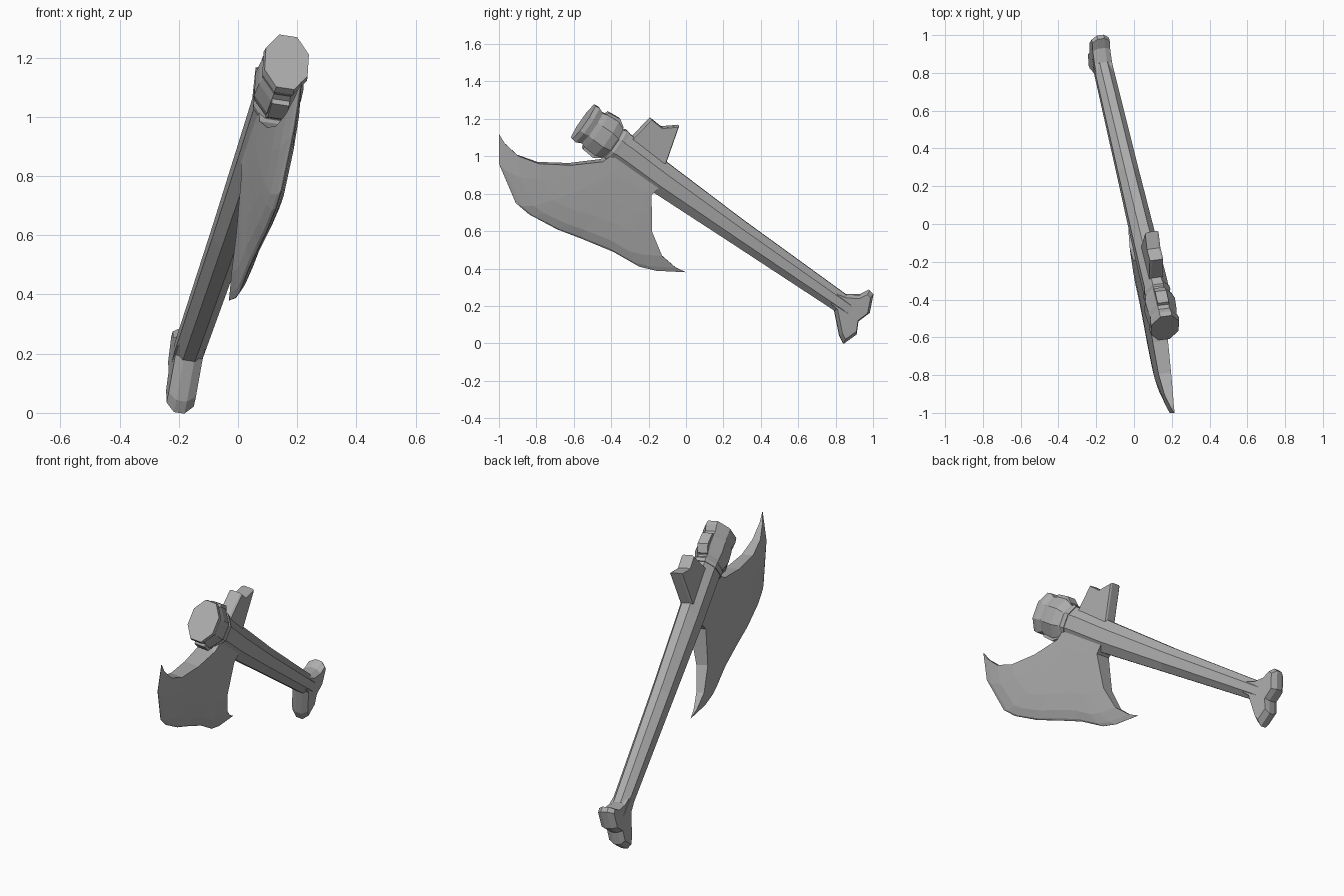
import bpy, bmesh, math
from mathutils import Vector

if "Cube" in bpy.data.objects:
    bpy.data.objects.remove(bpy.data.objects["Cube"])

# The axe lies in a slightly tilted plane: x = A + B*y + C*z
A, B, C = -0.088, -0.132, 0.152
N = Vector((1, -B, -C)).normalized()
TOP = Vector((-0.55, 1.185))           # (y, z) centre of the head cap
AX = Vector((0.818, -0.575))           # shaft direction in (y, z)
UP = Vector((0.575, 0.818))            # across the shaft

# Dark grey for the whole axe
GREY = bpy.data.materials.new("dark_grey")
GREY.diffuse_color = (0.42, 0.42, 0.42, 1)
GREY.use_nodes = True
GREY.node_tree.nodes["Principled BSDF"].inputs["Base Color"].default_value = GREY.diffuse_color


def P(p, t=0.0):
    return Vector((A + B * p[0] + C * p[1], p[0], p[1])) + N * t


def along(s, v=0.0):
    return TOP + AX * s + UP * v


def finish(name, bm):
    bmesh.ops.remove_doubles(bm, verts=bm.verts, dist=1e-5)
    bmesh.ops.recalc_face_normals(bm, faces=bm.faces)
    me = bpy.data.meshes.new(name)
    bm.to_mesh(me)
    bm.free()
    me.materials.append(GREY)
    bpy.context.collection.objects.link(bpy.data.objects.new(name, me))


def loft(name, rings):
    bm = bmesh.new()
    vs = [[bm.verts.new(p) for p in r] for r in rings]
    n = len(vs[0])
    for a, b in zip(vs, vs[1:]):
        for i in range(n):
            j = (i + 1) % n
            bm.faces.new((a[i], a[j], b[j], b[i]))
    bm.faces.new(vs[0])
    bm.faces.new(vs[-1])
    finish(name, bm)


def tube(name, sections):
    # sections: (distance along shaft, half height, half thickness, offset)
    k = 1 / math.cos(math.pi / 8)
    rings = []
    for s, h, t, off in sections:
        angles = [math.pi * (i + 0.5) / 4 for i in range(8)]
        rings.append([P(along(s, off + h * k * math.sin(a)), t * k * math.cos(a)) for a in angles])
    loft(name, rings)


def plate(name, pts, half, rim, inset):
    # flat slab with chamfered rim
    pts = [Vector(p) for p in pts]
    c = sum(pts, Vector((0, 0))) / len(pts)
    inner = [c + (p - c) * inset for p in pts]
    loft(name, [[P(p, t) for p in ring] for ring, t in
                ((inner, -half), (pts, -rim), (pts, rim), (inner, half))])


# Shaft, collar and head cap
tube("handle", [(0.15, 0.09, 0.064, 0), (0.30, 0.09, 0.064, 0), (0.52, 0.086, 0.062, -0.006),
                (1.0, 0.069, 0.056, -0.006), (1.68, 0.053, 0.05, 0), (1.76, 0.053, 0.046, 0)])
tube("head_cap", [(0, 0.108, 0.074, 0), (0.025, 0.112, 0.077, 0), (0.055, 0.098, 0.07, 0),
                  (0.085, 0.106, 0.076, 0), (0.15, 0.11, 0.08, 0), (0.19, 0.094, 0.07, 0),
                  (0.20, 0.086, 0.064, 0), (0.215, 0.097, 0.069, 0), (0.235, 0.095, 0.068, 0)])

# Small blocks above and below the cap
for name, sg in (("upper_lug", 1), ("lower_lug", -1)):
    plate(name, [along(0.07, sg * 0.08), along(0.08, sg * 0.12), along(0.15, sg * 0.127),
                 along(0.19, sg * 0.10), along(0.19, sg * 0.06)], 0.03, 0.03, 1.0)

# Forked pommel with a sloping rim
plate("pommel", [(0.79, 0.285), (0.85, 0.262), (0.93, 0.26), (0.98, 0.285), (1.0, 0.265), (0.98, 0.165),
                 (0.92, 0.12), (0.91, 0.05), (0.84, 0.0), (0.82, 0.04), (0.79, 0.19), (0.75, 0.225)],
      0.047, 0.018, 0.84)

# Rear spike
plate("spike", [(-0.30, 1.09), (-0.19, 1.205), (-0.13, 1.157), (-0.04, 1.165), (-0.11, 0.965),
                (-0.2, 0.9)], 0.036, 0.026, 0.95)

# Blade: ribs fan from the shaft to the cutting edge, thinning outward
upper = [(-0.34, 1.06), (-0.45, 0.978), (-0.62, 0.958), (-0.79, 0.965), (-0.90, 1.005), (-0.97, 1.07), (-1.0, 1.12)]
lower = [(-0.14, 0.85), (-0.19, 0.80), (-0.188, 0.70), (-0.185, 0.60), (-0.13, 0.47), (-0.055, 0.405), (0.0, 0.38)]
edge = [(-1.0, 1.12), (-1.0, 0.96), (-0.91, 0.75), (-0.84, 0.69), (-0.69, 0.61), (-0.56, 0.56),
        (-0.39, 0.49), (-0.25, 0.41), (-0.16, 0.388), (0.0, 0.38)]
W = [0, 0.16, 0.38, 0.6, 0.78, 0.93, 1]
THICK = [0.052, 0.048, 0.041, 0.034, 0.023, 0.009, 0.001]
U, L, E = ([Vector(p) for p in c] for c in (upper, lower, edge))


def blade_point(i, j):
    u, w = j / (len(E) - 1), W[i]
    base = U[0].lerp(L[0], u).lerp(E[j], w)
    du = U[i] - U[0].lerp(U[-1], w)
    dl = L[i] - L[0].lerp(L[-1], w)
    return base + du * (1 - u) ** 1.5 + dl * u ** 1.5


bm = bmesh.new()
n, m = len(W), len(E)
sides = [[[bm.verts.new(P(blade_point(i, j), sg * THICK[i])) for j in range(m)] for i in range(n)]
         for sg in (1, -1)]
for g in sides:
    for i in range(n - 1):
        for j in range(m - 1):
            bm.faces.new((g[i][j], g[i][j + 1], g[i + 1][j + 1], g[i + 1][j]))
f, b = sides
border = ([(0, j) for j in range(m)] + [(i, m - 1) for i in range(1, n)]
          + [(n - 1, j) for j in range(m - 2, -1, -1)] + [(i, 0) for i in range(n - 2, 0, -1)])
for (i, j), (k, l) in zip(border, border[1:] + border[:1]):
    bm.faces.new((f[i][j], f[k][l], b[k][l], b[i][j]))
finish("blade", bm)
